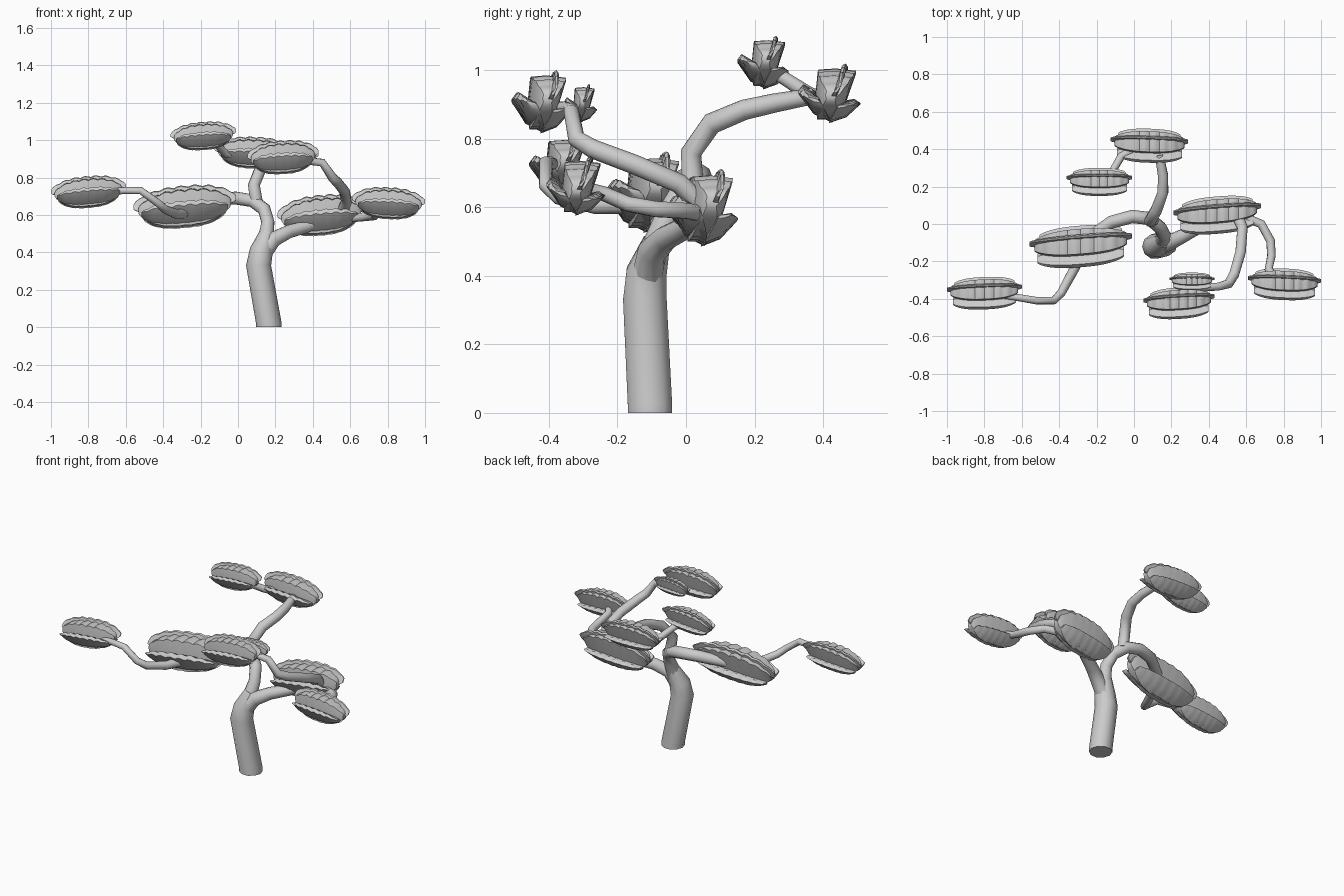
import bpy, bmesh, math

# Trunk and branches: tapered tubes through (x, y, z, radius)
def tube(name, pts):
    cu = bpy.data.curves.new(name, 'CURVE')
    cu.dimensions = '3D'
    cu.bevel_depth = 1.0
    cu.bevel_resolution = 3
    cu.use_fill_caps = True
    sp = cu.splines.new('POLY')
    sp.points.add(len(pts) - 1)
    for p, (x, y, z, r) in zip(sp.points, pts):
        p.co = (x, y, z, 1)
        p.radius = r
    ob = bpy.data.objects.new(name, cu)
    bpy.context.collection.objects.link(ob)
    bpy.ops.object.select_all(action='DESELECT')
    ob.select_set(True)
    bpy.context.view_layer.objects.active = ob
    bpy.ops.object.convert(target='MESH')
    bpy.ops.object.shade_smooth_by_angle(angle=math.radians(50))

tube("trunk", [(.165, -.105, 0, .068), (.165, -.105, .02, .068), (.11, -.12, .33, .067),
               (.125, -.115, .41, .062), (.155, -.085, .50, .042)])
tube("left_branch", [(.145, -.10, .45, .045), (.16, -.06, .56, .036), (.14, -.02, .63, .036),
                     (.08, .03, .675, .036), (-.01, .04, .69, .036), (-.12, .01, .685, .035),
                     (-.24, -.07, .65, .03)])
tube("upper_branch", [(.10, .02, .66, .034), (.085, .015, .76, .032), (.12, .075, .845, .032),
                      (.155, .17, .885, .03), (.155, .26, .905, .028), (.135, .37, .925, .024)])
tube("upper_left_twig", [(.02, .41, .91, .025), (-.07, .36, .93, .022), (-.11, .29, .975, .02),
                         (-.16, .23, 1.01, .018)])
tube("right_branch", [(.12, -.115, .38, .05), (.19, -.10, .47, .043), (.27, -.06, .51, .037),
                      (.36, -.01, .535, .034), (.45, .04, .57, .03)])
tube("front_branch", [(.55, .05, .60, .03), (.58, -.02, .67, .029), (.57, -.15, .725, .029),
                      (.535, -.27, .77, .028), (.505, -.32, .80, .026), (.45, -.335, .88, .022),
                      (.36, -.34, .89, .02), (.28, -.40, .89, .018)])
tube("far_right_branch", [(.56, .05, .58, .024), (.68, .0, .59, .024), (.73, -.09, .595, .024),
                          (.735, -.17, .61, .023), (.72, -.24, .64, .022), (.76, -.31, .66, .02)])
tube("far_left_branch", [(-.27, -.14, .61, .03), (-.33, -.26, .605, .026), (-.39, -.37, .63, .023),
                         (-.43, -.41, .665, .021), (-.52, -.41, .73, .02), (-.61, -.395, .73, .019),
                         (-.72, -.38, .72, .017)])

# Foliage layers: yz section, anchor it shrinks to at the ends, width, ripple phase
LAYERS = [
    ([(-.36, .80), (.2, .84), (.85, .76), (.6, -.1), (.32, -.9), (-.38, -.9), (-.45, -.1)], (.2, .05), .90, 0),
    ([(.02, -.3), (.28, -.35), (.58, .9), (.52, 1), (.42, .95)], (.32, .2), 1.0, .5),
    ([(0, -1), (.55, -.8), (1, -.35), (.8, -.2), (.2, -.3)], (.5, -.3), .80, .9),
    ([(.1, -1), (-.5, -.7), (-1, .1), (-.85, .3), (-.2, -.1)], (-.4, -.1), .84, .3),
]
N = 36

def foliage(name, x0, x1, y0, y1, z0, z1, roll, yaw):
    bm = bmesh.new()
    a, b, c = (x1 - x0) / 2, (y1 - y0) / 2, (z1 - z0) / 2
    b -= abs(yaw) * a * .4
    for sec, (au, av), w, ph in LAYERS:
        rings = []
        for i in range(N + 1):
            t = -math.cos(math.pi * i / N) * .5 + (2 * i / N - 1) * .5
            s = .15 + .85 * max(0, 1 - abs(t) ** 2.6) ** .75
            bump = abs(math.sin(3.6 * math.pi * (t + ph))) * .1
            ring = []
            for u, v in sec:
                out = bump * (1 if v > av else .25) * s
                uu = au + (u - au) * (.3 + .7 * s)
                vv = av + (v - av) * s * (1 - .07) + (out - .05 * s) * (1 if v > av else -1)
                dx = t * w * a
                ring.append(bm.verts.new(((x0 + x1) / 2 + dx,
                                          (y0 + y1) / 2 + uu * b + yaw * dx,
                                          (z0 + z1) / 2 + vv * c + roll * dx)))
            rings.append(ring)
        n = len(sec)
        for r, q in zip(rings, rings[1:]):
            for k in range(n):
                bm.faces.new((r[k], r[(k + 1) % n], q[(k + 1) % n], q[k]))
        bm.faces.new(rings[0])
        bm.faces.new(rings[-1])
    bmesh.ops.recalc_face_normals(bm, faces=bm.faces)
    me = bpy.data.meshes.new(name)
    bm.to_mesh(me)
    bm.free()
    ob = bpy.data.objects.new(name, me)
    bpy.context.collection.objects.link(ob)
    bpy.ops.object.select_all(action='DESELECT')
    ob.select_set(True)
    bpy.context.view_layer.objects.active = ob
    bpy.ops.object.shade_smooth_by_angle(angle=math.radians(35))

# Foliage pads
foliage("far_left_foliage", -1.0, -.6, -.46, -.28, .63, .81, .08, .04)
foliage("left_foliage", -.56, -.01, -.24, 0, .52, .76, .09, .08)
foliage("top_left_foliage", -.36, -.01, .15, .30, .94, 1.10, .07, 0)
foliage("top_back_foliage", -.125, .29, .325, .512, .84, 1.02, -.03, -.03)
foliage("front_foliage", .05, .43, -.512, -.335, .81, 1.0, .06, .06)
foliage("small_front_foliage", .19, .43, -.355, -.26, .845, .96, .05, 0)
foliage("right_foliage", .21, .68, -.06, .155, .48, .71, .09, .08)
foliage("far_right_foliage", .61, 1.0, -.41, -.235, .57, .75, -.05, -.04)
